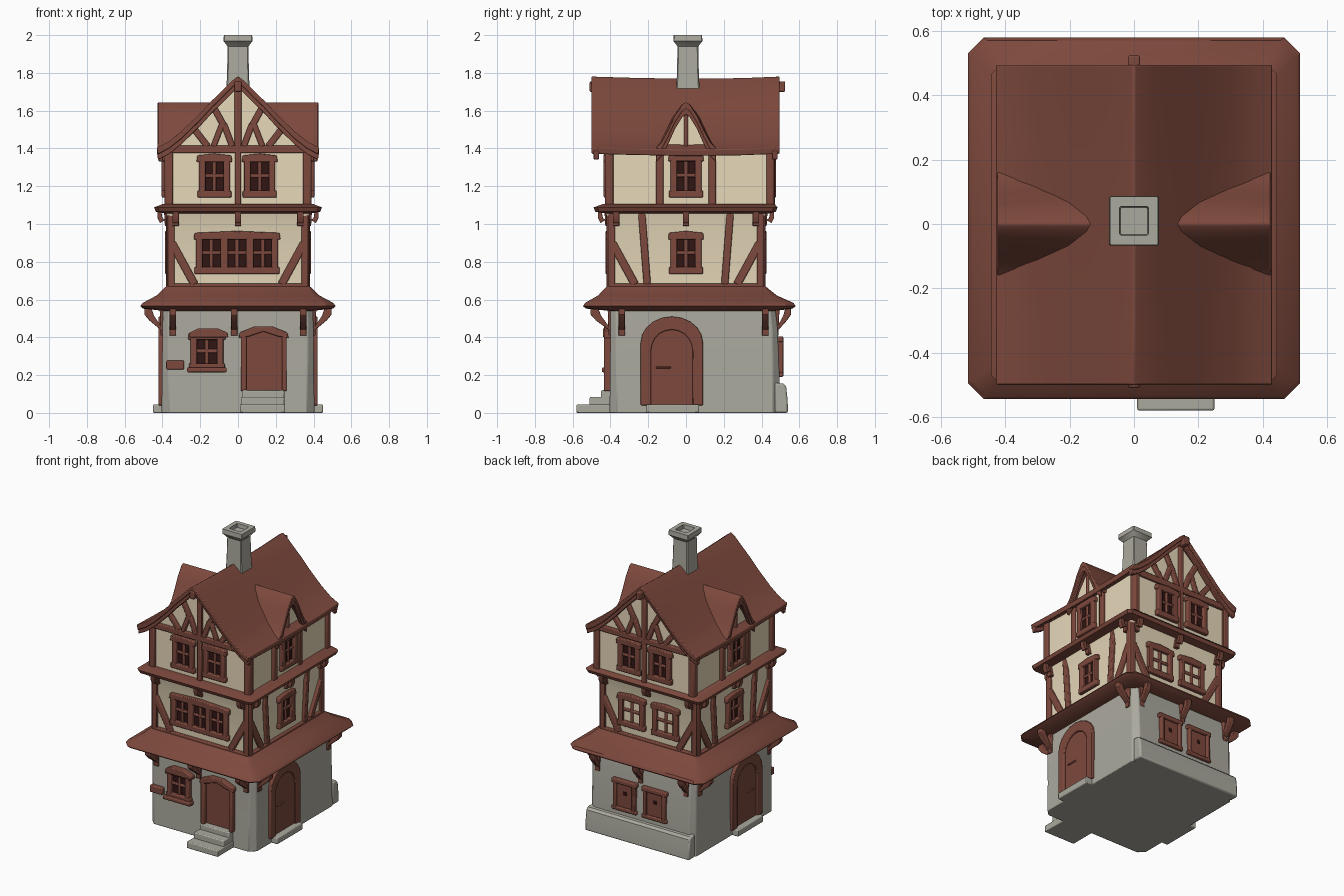
import bpy, bmesh, math

if "Cube" in bpy.data.objects:
    bpy.data.objects.remove(bpy.data.objects["Cube"])

def material(name, rgb):
    m = bpy.data.materials.new(name)
    m.diffuse_color = (*rgb, 1)
    m.use_nodes = True
    m.node_tree.nodes["Principled BSDF"].inputs["Base Color"].default_value = m.diffuse_color
    return m

RED = material("red_brown_timber", (0.205, 0.066, 0.046))
CREAM = material("cream_plaster", (0.95, 0.82, 0.58))
GREY = material("grey_stone", (0.41, 0.40, 0.345))
DARK = material("dark_glass", (0.03, 0.008, 0.007))

# ---------- helpers ----------
def finish(name, bm, mat, bevel):
    bmesh.ops.recalc_face_normals(bm, faces=bm.faces)
    me = bpy.data.meshes.new(name)
    bm.to_mesh(me)
    bm.free()
    me.materials.append(mat)
    ob = bpy.data.objects.new(name, me)
    bpy.context.collection.objects.link(ob)
    if bevel:
        b = ob.modifiers.new("soft_edges", 'BEVEL')
        b.width, b.segments, b.limit_method = bevel, 2, 'ANGLE'
        b.angle_limit = math.radians(40)
    return ob

def solid(name, stacks, mat, bevel=0.006):
    """Each stack is a list of equal-length rings, skinned and capped."""
    bm = bmesh.new()
    for rings in stacks:
        vs = [[bm.verts.new(p) for p in r] for r in rings]
        n = len(vs[0])
        for a, b in zip(vs, vs[1:]):
            for i in range(n):
                bm.faces.new((a[i], a[(i + 1) % n], b[(i + 1) % n], b[i]))
        bm.faces.new(vs[0])
        bm.faces.new(vs[-1])
    return finish(name, bm, mat, bevel)

def ring(hx, y0, y1, z, c):
    """Rectangle with cut corners."""
    return [(-hx + c, y0, z), (hx - c, y0, z), (hx, y0 + c, z), (hx, y1 - c, z),
            (hx - c, y1, z), (-hx + c, y1, z), (-hx, y1 - c, z), (-hx, y0 + c, z)]

def at(side, u, z, d):
    return {'front': (u, -d, z), 'back': (u, d, z), 'right': (d, u, z), 'left': (-d, u, z)}[side]

def plate(side, base, poly, d0, d1):
    """Polygon (u, z) on a facade, running from depth d0 to d1."""
    return [[at(side, u, z, base + d) for u, z in poly] for d in (d0, d1)]

def rect(u0, u1, z0, z1):
    return [(u0, z0), (u1, z0), (u1, z1), (u0, z1)]

def bar(u0, z0, u1, z1, w):
    l = math.hypot(u1 - u0, z1 - z0)
    nx, nz = -(z1 - z0) / l * w / 2, (u1 - u0) / l * w / 2
    return [(u0 + nx, z0 + nz), (u1 + nx, z1 + nz), (u1 - nx, z1 - nz), (u0 - nx, z0 - nz)]

def timbers(name, side, base, polys, d1=0.02):
    solid(name, [plate(side, base, p, -0.02, d1) for p in polys], RED)

def window(name, side, base, u, w, z0, z1, panels=1, pane=DARK):
    a, b, m = u - w / 2, u + w / 2, (z0 + z1) / 2
    solid(name + "_glass", [plate(side, base, rect(a, b, z0, z1), -0.01, 0.004)], pane, 0)
    frame = [rect(a - 0.012, a + 0.022, z0, z1), rect(b - 0.022, b + 0.012, z0, z1),
             rect(a - 0.02, b + 0.02, z0 - 0.015, z0 + 0.022),
             [(a - 0.025, z1 - 0.028), (b + 0.025, z1 - 0.028), (b + 0.02, z1 + 0.008),
              (u, z1 + 0.018), (a - 0.02, z1 + 0.008)]]
    for i in range(1, panels):
        c = a + w * i / panels
        frame.append(rect(c - 0.02, c + 0.02, z0, z1))
    timbers(name + "_frame", side, base, frame, 0.026)
    mull = [rect(a, b, m - 0.010, m + 0.010)]
    for i in range(panels):
        c = a + w * (i + 0.5) / panels
        mull.append(rect(c - 0.010, c + 0.010, z0, z1))
    timbers(name + "_mullions", side, base, mull, 0.014)

def brackets(name, side, base, us, z0, z1, out, w=0.036):
    prof_post = [(-0.02, z0), (0.015, z0), (0.02, z1), (-0.02, z1)]
    prof_arm = [(0.0, z0 + 0.03), (0.015, z0 + 0.03), (out * 0.75, z1 - 0.07), (out, z1 - 0.04),
                (out, z1), (out * 0.65, z1), (out * 0.5, z1 - 0.045)]
    solid(name, [[[at(side, u + s * w / 2, z, base + d) for d, z in prof] for s in (-1, 1)]
                 for u in us for prof in (prof_post, prof_arm)], RED, 0.004)

def arch(u, w, z0, zs, zt, n=10):
    """Arched outline from bottom left to bottom right."""
    pts = [(u - w / 2, z0)]
    for i in range(n + 1):
        t = math.pi * (1 - i / n)
        pts.append((u + w / 2 * math.cos(t), zs + (zt - zs) * math.sin(t)))
    return pts + [(u + w / 2, z0)]

def box(x0, x1, y0, y1, z0, z1):
    return [[(x0, y0, z), (x1, y0, z), (x1, y1, z), (x0, y1, z)] for z in (z0, z1)]

# ---------- main walls ----------
solid("ground_floor_wall", [[ring(0.405, -0.405, 0.50, 0, 0.04), ring(0.402, -0.402, 0.495, 0.2, 0.035),
                             ring(0.40, -0.40, 0.485, 0.45, 0.03), ring(0.395, -0.40, 0.47, 0.57, 0.03)]], GREY)
solid("middle_floor_wall", [[ring(0.36, -0.40, 0.40, 0.6, 0.01), ring(0.36, -0.40, 0.40, 0.97, 0.01),
                             ring(0.385, -0.43, 0.43, 1.08, 0.01)]], CREAM)
gable = [(-0.37, 1.08), (0.37, 1.08), (0.37, 1.41), (0.2, 1.55), (0, 1.73), (-0.2, 1.55), (-0.37, 1.41)]
solid("top_floor_wall", [[[(x, y, z) for x, z in gable] for y in (-0.41, 0.45)]], CREAM)

# ---------- skirt roof and jetty ledge ----------
solid("skirt_roof", [[ring(0.39, -0.40, 0.47, 0.54, 0.03), ring(0.505, -0.53, 0.565, 0.552, 0.05),
                      ring(0.517, -0.545, 0.58, 0.565, 0.05), ring(0.505, -0.535, 0.57, 0.582, 0.05),
                      ring(0.43, -0.465, 0.48, 0.622, 0.03), ring(0.375, -0.415, 0.415, 0.675, 0.01)]], RED, 0)
solid("jetty_ledge", [[ring(0.38, -0.42, 0.44, 1.055, 0.01), ring(0.435, -0.48, 0.475, 1.065, 0.02),
                       ring(0.445, -0.49, 0.485, 1.088, 0.02), ring(0.40, -0.44, 0.47, 1.105, 0.01)]], RED, 0)

# ---------- roofs ----------
def shell(half, t):
    """Closed roof cross-section from half of its outer curve."""
    outer = [(-a, z) for a, z in reversed(half)] + half[1:]
    return outer + [(a * 0.985, z - t) for a, z in reversed(outer)]

main_half = [(0, 1.782), (0.03, 1.76), (0.08, 1.71), (0.14, 1.652), (0.2, 1.587), (0.3, 1.49), (0.37, 1.435), (0.43, 1.405)]
dormer_half = [(0, 1.645), (0.02, 1.632), (0.06, 1.57), (0.095, 1.495), (0.13, 1.43), (0.165, 1.395)]
sag = [(-0.50, 0), (-0.3, -0.006), (0, -0.012), (0.3, -0.008), (0.495, 0)]
solid("main_roof", [[[(x, y, z + s) for x, z in shell(main_half, 0.035)] for y, s in sag]], RED, 0.005)
solid("cross_roof", [[[(x, y * f, z) for y, z in shell(dormer_half, 0.035)]
                      for x, f in ((-0.425, 1), (-0.2, 1.15), (0.2, 1.15), (0.425, 1))]], RED, 0.005)
lower = [(x, z - 0.02) for x, z in main_half]
solid("bargeboards", [[[(x, y + s, z) for x, z in shell(lower, 0.045)] for s in (-0.014, 0.014)]
                      for y in (-0.475, 0.47)], RED, 0.004)
lower = [(y * 0.97, z - 0.02) for y, z in dormer_half]
solid("dormer_bargeboards", [[[(x + s, y, z) for y, z in shell(lower, 0.045)] for s in (-0.012, 0.012)]
                             for x in (-0.41, 0.41)], RED, 0.004)
solid("ridge_beam", [box(-0.018, 0.018, -0.51, 0.525, 1.70, 1.755)], RED)

# ---------- chimney with hollow top ----------
solid("chimney", [[ring(0.066, -0.056, 0.076, 1.6, 0.006), ring(0.058, -0.048, 0.068, 1.8, 0.006),
                   ring(0.055, -0.045, 0.065, 1.94, 0.006), ring(0.066, -0.056, 0.076, 1.955, 0.004),
                   ring(0.077, -0.067, 0.087, 1.968, 0.004), ring(0.075, -0.065, 0.085, 2.0, 0.004),
                   ring(0.045, -0.035, 0.055, 2.0, 0.004), ring(0.042, -0.032, 0.052, 1.975, 0.004)]], GREY, 0)

# ---------- stone steps and rear plinth ----------
solid("front_steps", [box(0.01, 0.25, -0.58, -0.38, 0, 0.045), box(0.015, 0.245, -0.51, -0.38, 0, 0.085),
                      box(0.02, 0.245, -0.45, -0.38, 0, 0.12)], GREY)
solid("side_steps", [box(s * 0.38, s * 0.45, -0.21, 0.07, 0, 0.045) for s in (-1, 1)], GREY)
solid("rear_plinth", [[[(x, y, z) for y, z in [(0.47, 0), (0.54, 0), (0.538, 0.07), (0.53, 0.14), (0.515, 0.155), (0.47, 0.16)]]
                       for x in (-0.40, 0.40)]], GREY, 0.01)

# ---------- ground floor fittings ----------
window("front_ground_window", 'front', 0.40, -0.165, 0.15, 0.24, 0.415)
timbers("front_window_sill", 'front', 0.40, [rect(-0.27, -0.06, 0.215, 0.24)], 0.045)
timbers("front_window_hood", 'front', 0.40,
        [[(-0.26, 0.40), (-0.05, 0.40), (-0.055, 0.425), (-0.11, 0.448), (-0.21, 0.448), (-0.255, 0.425)]], 0.04)
timbers("wall_plaque", 'front', 0.40, [rect(-0.38, -0.285, 0.23, 0.277)], 0.03)
timbers("front_door", 'front', 0.40, [rect(0.03, 0.245, 0.115, 0.43)], 0.008)
timbers("front_door_frame", 'front', 0.40,
        [rect(0.015, 0.045, 0.115, 0.41), rect(0.232, 0.258, 0.115, 0.41),
         [(0.005, 0.395), (0.06, 0.405), (0.135, 0.43), (0.21, 0.405), (0.268, 0.395),
          (0.262, 0.425), (0.18, 0.458), (0.09, 0.458), (0.008, 0.425)]], 0.035)
for side in ('left', 'right'):
    timbers(side + "_door", side, 0.40, [arch(-0.075, 0.25, 0.04, 0.34, 0.46)], 0.009)
    outer, inner = arch(-0.075, 0.33, 0.04, 0.37, 0.51), arch(-0.075, 0.22, 0.04, 0.33, 0.44)
    timbers(side + "_door_frame", side, 0.40, [outer + inner[::-1]], 0.022)
    timbers(side + "_door_handle", side, 0.40, [rect(-0.16, -0.08, 0.235, 0.245)], 0.016)
    brackets(side + "_brackets", side, 0.395, (-0.34, 0.42), 0.41, 0.56, 0.10)
brackets("front_brackets", 'front', 0.395, (-0.345, -0.02, 0.345), 0.41, 0.56, 0.11)
brackets("back_brackets", 'back', 0.475, (-0.34, 0.01, 0.34), 0.41, 0.56, 0.08)
for u in (-0.11, 0.12):
    timbers("back_shutter", 'back', 0.49, [rect(u - 0.07, u + 0.07, 0.21, 0.38)], 0.01)
    timbers("back_shutter_frame", 'back', 0.49,
            [rect(u - 0.085, u - 0.06, 0.2, 0.39), rect(u + 0.06, u + 0.085, 0.2, 0.39),
             rect(u - 0.095, u + 0.095, 0.375, 0.405), rect(u - 0.095, u + 0.095, 0.19, 0.215)], 0.025)
    solid("shutter_hole", [plate('back', 0.49, rect(u - 0.012, u + 0.012, 0.30, 0.325), 0.004, 0.013)], DARK, 0)

# ---------- middle floor timbering ----------
for side, base, half in (('front', 0.40, 0.36), ('back', 0.40, 0.36), ('left', 0.36, 0.40), ('right', 0.36, 0.40)):
    polys = [rect(-half - 0.01, half + 0.01, 0.655, 0.685)]
    for s in (-1, 1):
        polys += [rect(s * (half - 0.025), s * (half + 0.012), 0.66, 1.07),
                  bar(s * (half - 0.13), 0.68, s * (half - 0.01), 0.90, 0.042)]
        if half > 0.38:
            polys.append(bar(s * 0.205, 0.68, s * 0.235, 1.07, 0.038))
    timbers(side + "_middle_timbers", side, base, polys)
    brackets(side + "_jetty_brackets", side, base + 0.012, (-half + 0.03, 0, half - 0.03), 0.99, 1.075, 0.055, 0.034)
window("front_middle_window", 'front', 0.40, -0.005, 0.41, 0.75, 0.945, 3)
for u in (-0.13, 0.13):
    window("back_middle_window", 'back', 0.40, u, 0.17, 0.75, 0.945, 1, CREAM)

# ---------- top floor timbering and gables ----------
for side, base in (('front', 0.41), ('back', 0.45)):
    polys = [rect(-0.38, 0.38, 1.375, 1.415), bar(0, 1.40, 0, 1.72, 0.035), rect(-0.016, 0.016, 1.10, 1.39)]
    for s in (-1, 1):
        polys += [rect(s * 0.345, s * 0.385, 1.09, 1.40), bar(s * 0.03, 1.41, s * 0.075, 1.53, 0.032),
                  bar(s * 0.075, 1.52, s * 0.13, 1.62, 0.034),
                  bar(s * 0.13, 1.41, s * 0.08, 1.54, 0.03), bar(s * 0.16, 1.41, s * 0.23, 1.50, 0.034)]
    timbers(side + "_gable_timbers", side, base, polys)
    for u in (-0.125, 0.115):
        window(side + "_top_window", side, base, u, 0.14, 1.155, 1.355)
for side in ('left', 'right'):
    window(side + "_middle_window", side, 0.36, 0, 0.14, 0.75, 0.945)
    solid(side + "_dormer_wall", [plate(side, 0.37, [(-0.13, 1.09), (0.13, 1.09), (0.13, 1.40),
          (0.08, 1.49), (0, 1.60), (-0.08, 1.49), (-0.13, 1.40)], -0.15, 0.008)], CREAM, 0)
    window(side + "_dormer_window", side, 0.378, 0, 0.14, 1.155, 1.36)
    timbers(side + "_top_timbers", side, 0.37,
            [rect(-0.158, -0.12, 1.09, 1.41), rect(0.12, 0.158, 1.09, 1.41), rect(-0.425, -0.385, 1.09, 1.41),
             rect(0.425, 0.465, 1.09, 1.41), bar(0, 1.38, 0, 1.58, 0.022)])

# ---------- smooth shading with sharp edges kept ----------
for ob in bpy.context.collection.objects:
    ob.select_set(True)
    bpy.context.view_layer.objects.active = ob
bpy.ops.object.shade_smooth_by_angle(angle=math.radians(35))
